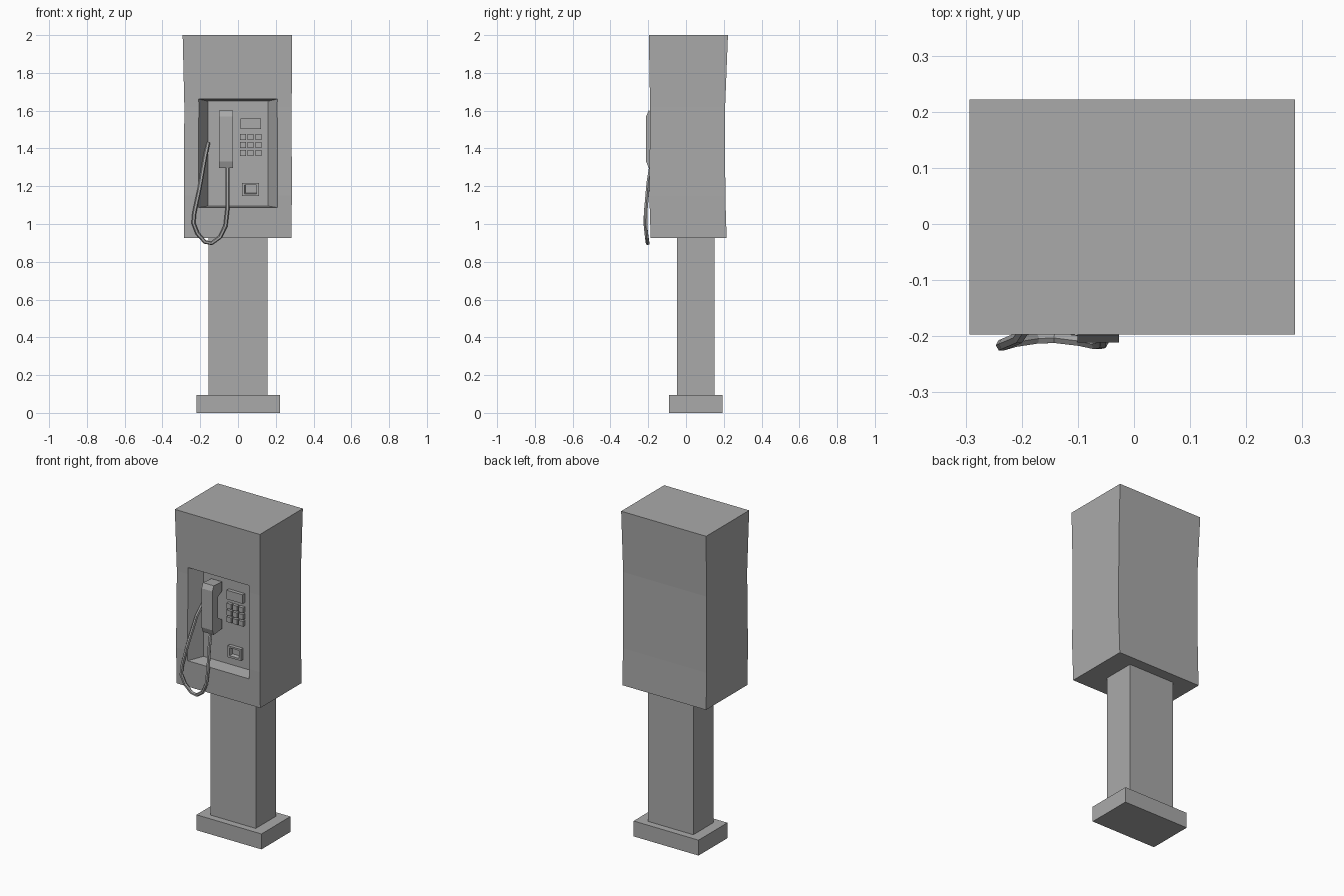
import bpy, bmesh, math
from mathutils import Vector

if "Cube" in bpy.data.objects:
    bpy.data.objects.remove(bpy.data.objects["Cube"])

grey = bpy.data.materials.new("plain grey")
grey.diffuse_color = (0.4, 0.4, 0.4, 1)
grey.use_nodes = True
grey.node_tree.nodes["Principled BSDF"].inputs["Base Color"].default_value = grey.diffuse_color


def add_object(name, bm):
    bmesh.ops.recalc_face_normals(bm, faces=bm.faces)
    mesh = bpy.data.meshes.new(name)
    bm.to_mesh(mesh)
    bm.free()
    mesh.materials.append(grey)
    ob = bpy.data.objects.new(name, mesh)
    bpy.context.collection.objects.link(ob)
    return ob


def loft(name, rings):
    """Skin closed rings of points and cap both ends."""
    bm = bmesh.new()
    vs = [[bm.verts.new(p) for p in ring] for ring in rings]
    n = len(vs[0])
    for a, b in zip(vs, vs[1:]):
        for i in range(n):
            j = (i + 1) % n
            bm.faces.new((a[i], a[j], b[j], b[i]))
    bm.faces.new(vs[0])
    bm.faces.new(vs[-1])
    return add_object(name, bm)


def rect_z(x0, x1, y0, y1, z):
    return [(x0, y0, z), (x1, y0, z), (x1, y1, z), (x0, y1, z)]


def rect_y(x0, x1, z0, z1, y):
    return [(x0, y, z0), (x1, y, z0), (x1, y, z1), (x0, y, z1)]


def box(name, x0, x1, y0, y1, z0, z1):
    return loft(name, [rect_z(x0, x1, y0, y1, z0), rect_z(x0, x1, y0, y1, z1)])


def cut(ob, cutter):
    mod = ob.modifiers.new("cut", "BOOLEAN")
    mod.operation = "DIFFERENCE"
    mod.solver = "EXACT"
    mod.object = cutter
    bpy.context.view_layer.objects.active = ob
    bpy.ops.object.modifier_apply(modifier=mod.name)
    bpy.data.objects.remove(cutter)


# stand
box("base_plate", -0.22, 0.223, -0.09, 0.192, 0, 0.095)
box("column", -0.155, 0.155, -0.048, 0.15, 0.095, 0.93)

# slightly waisted cabinet with a flared front recess
cabinet = loft("cabinet", [
    rect_z(-0.287, 0.283, -0.187, 0.215, 0.925),
    rect_z(-0.287, 0.285, -0.194, 0.208, 1.15),
    rect_z(-0.284, 0.284, -0.190, 0.207, 1.62),
    rect_z(-0.293, 0.287, -0.197, 0.222, 2.0),
])
recess = loft("recess_cutter", [
    rect_y(-0.222, 0.222, 1.085, 1.665, -0.215),
    rect_y(-0.160, 0.160, 1.095, 1.650, -0.108),
])
recess.hide_render = True
cut(cabinet, recess)

# display and keypad
PANEL = -0.10
box("display", 0.012, 0.122, -0.13, PANEL, 1.503, 1.558)
for row in range(3):
    for col in range(3):
        x, z = 0.026 + 0.041 * col, 1.377 + 0.042 * row
        box("key", x - 0.016, x + 0.016, -0.128, PANEL, z - 0.016, z + 0.016)

# coin return
coin = box("coin_return", 0.02, 0.11, -0.13, PANEL, 1.147, 1.218)
pocket = loft("pocket_cutter", [rect_y(0.033, 0.099, 1.158, 1.208, -0.135),
                                rect_y(0.040, 0.097, 1.165, 1.206, -0.11)])
pocket.hide_render = True
cut(coin, pocket)

# handset: C-shaped side profile (y, z) extruded across x
profile = [(-0.198, 1.6), (-0.211, 1.57), (-0.211, 1.33), (-0.198, 1.297),
           (-0.115, 1.305), (-0.115, 1.36), (-0.155, 1.385), (-0.155, 1.515),
           (-0.115, 1.54), (-0.115, 1.593)]
loft("handset", [[(x, y, z) for y, z in profile] for x in (-0.101, -0.027)])

# cord: six-sided tube along a hanging loop
path = [(-0.055, -0.185, 1.31), (-0.055, -0.20, 1.22), (-0.056, -0.212, 1.08),
        (-0.066, -0.214, 0.99), (-0.095, -0.208, 0.93), (-0.14, -0.203, 0.898),
        (-0.175, -0.204, 0.905), (-0.215, -0.21, 0.95), (-0.236, -0.216, 1.005),
        (-0.231, -0.214, 1.06), (-0.205, -0.203, 1.18), (-0.173, -0.155, 1.36),
        (-0.158, -0.11, 1.43)]
pts = [Vector(p) for p in path]
rings = []
for i, p in enumerate(pts):
    t = (pts[min(i + 1, len(pts) - 1)] - pts[max(i - 1, 0)]).normalized()
    u = t.cross(Vector((0, 1, 0))).normalized()
    v = t.cross(u)
    angles = [math.tau * k / 6 for k in range(6)]
    rings.append([p + 0.0105 * (math.cos(a) * u + math.sin(a) * v) for a in angles])
loft("cord", rings)
